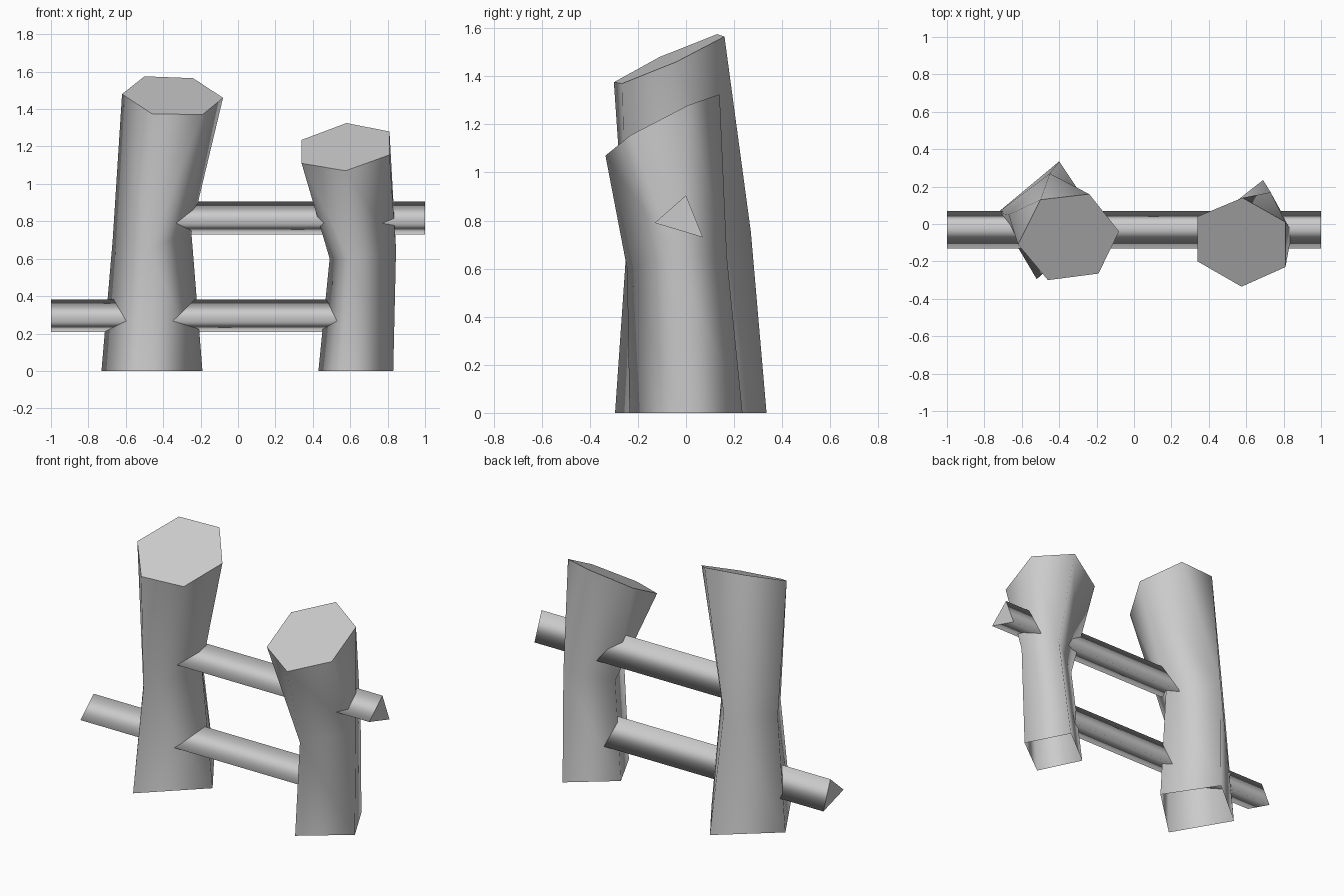
import bpy
import bmesh

cube = bpy.data.objects.get("Cube")
if cube:
    bpy.data.objects.remove(cube)

GREY = (0.6, 0.6, 0.6, 1.0)
mat = bpy.data.materials.new("light_grey")
mat.use_nodes = True
mat.diffuse_color = GREY
bsdf = mat.node_tree.nodes["Principled BSDF"]
bsdf.inputs["Base Color"].default_value = GREY
bsdf.inputs["Roughness"].default_value = 0.9


def loft(name, rings, cap_start):
    """Skin matching rings of points; repeated points merge into one corner."""
    bm = bmesh.new()
    loops = [[bm.verts.new(p) for p in ring] for ring in rings]
    n = len(loops[0])
    for low, high in zip(loops, loops[1:]):
        for i in range(n):
            j = (i + 1) % n
            bm.faces.new((low[i], low[j], high[j], high[i]))
    caps = [bm.faces.new(loops[-1])]
    if cap_start:
        caps.append(bm.faces.new(loops[0][::-1]))
    # Rounded shading on the sides, crisp flat ends
    for face in bm.faces:
        face.smooth = face not in caps
    for cap in caps:
        for edge in cap.edges:
            edge.smooth = False
    bmesh.ops.remove_doubles(bm, verts=bm.verts, dist=0.001)
    bmesh.ops.recalc_face_normals(bm, faces=bm.faces)
    mesh = bpy.data.meshes.new(name)
    bm.to_mesh(mesh)
    bm.free()
    mesh.materials.append(mat)
    obj = bpy.data.objects.new(name, mesh)
    bpy.context.collection.objects.link(obj)


def post(name, base, waist, top, split):
    """Square foot and waist opening into a slanted six-sided top."""
    foot = [(x, y, 0) for x, y in base]
    loft(name, [[foot[i] for i in split], [waist[i] for i in split], top], False)


def rail(name, x0, x1, z):
    """Three-sided rail running along x."""
    section = [(0.0, 0.175), (-0.13, 0.06), (0.07, 0.0)]
    loft(name, [[(x, y, z + dz) for y, dz in section] for x in (x0, x1)], True)


# Corners run clockwise seen from above: outer, back, inner, front
post("tall_post",
     [(-0.73, 0.06), (-0.40, 0.335), (-0.19, 0.02), (-0.52, -0.295)],
     [(-0.67, 0.05, 0.7), (-0.45, 0.27, 0.75), (-0.25, 0.0, 0.75), (-0.48, -0.25, 0.65)],
     [(-0.62, -0.11, 1.48), (-0.50, 0.13, 1.575), (-0.24, 0.16, 1.565),
      (-0.08, -0.04, 1.46), (-0.19, -0.265, 1.37), (-0.46, -0.30, 1.375)],
     (0, 1, 1, 2, 3, 3))

post("short_post",
     [(0.43, 0.03), (0.69, 0.235), (0.83, -0.03), (0.56, -0.235)],
     [(0.49, 0.0, 0.6), (0.73, 0.17, 0.65), (0.845, -0.04, 0.65), (0.60, -0.245, 0.6)],
     [(0.34, 0.04, 1.235), (0.58, 0.14, 1.325), (0.81, 0.01, 1.28),
      (0.81, -0.23, 1.155), (0.575, -0.335, 1.07), (0.34, -0.20, 1.11)],
     (0, 1, 2, 2, 3, 0))

# Rails
rail("upper_rail", -0.565, 1.0, 0.73)
rail("lower_rail", -1.0, 0.6, 0.207)
